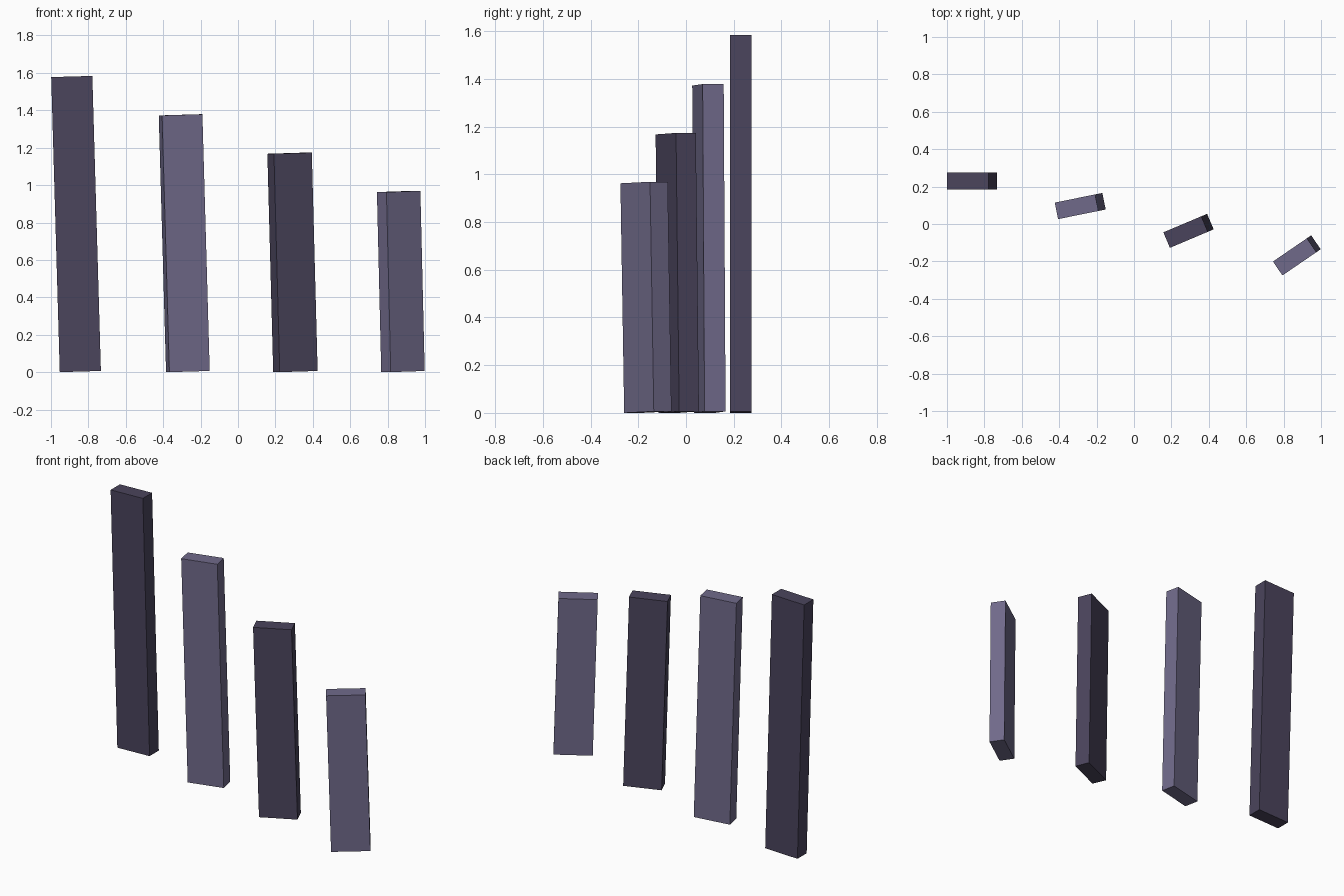
import bpy
from math import sin
from mathutils import Matrix, Vector

if "Cube" in bpy.data.objects:
    bpy.data.objects.remove(bpy.data.objects["Cube"])

WIDTH, DEPTH, LEAN = 0.22, 0.09, 0.029


def material(name, color):
    mat = bpy.data.materials.new(name)
    mat.diffuse_color = color
    mat.use_nodes = True
    mat.node_tree.nodes["Principled BSDF"].inputs["Base Color"].default_value = mat.diffuse_color
    return mat


dark = material("dark_slate", (0.069, 0.058, 0.107, 1))
light = material("light_slate", (0.162, 0.144, 0.254, 1))


def slab(name, base, height, yaw, mat):
    """Upright slab with its base at the origin, leaning to its own left."""
    bpy.ops.mesh.primitive_cube_add(size=1)
    ob = bpy.context.object
    ob.name = name
    ob.data.transform(Matrix.Diagonal((WIDTH, DEPTH, height, 1)))
    ob.data.transform(Matrix.Translation(Vector((0, 0, height / 2))))
    ob.location = base
    ob.rotation_euler = (0, -LEAN, yaw)
    ob.data.materials.append(mat)


# Row of four slabs, stepping down and turning further from left to right
for i in range(4):
    base = (-0.843 + 0.575 * i, 0.23 - 0.13 * i, WIDTH / 2 * sin(LEAN))
    slab(f"slab_{i + 1}", base, 1.578 - 0.205 * i, 0.2 * i,
         light if i % 2 else dark)
